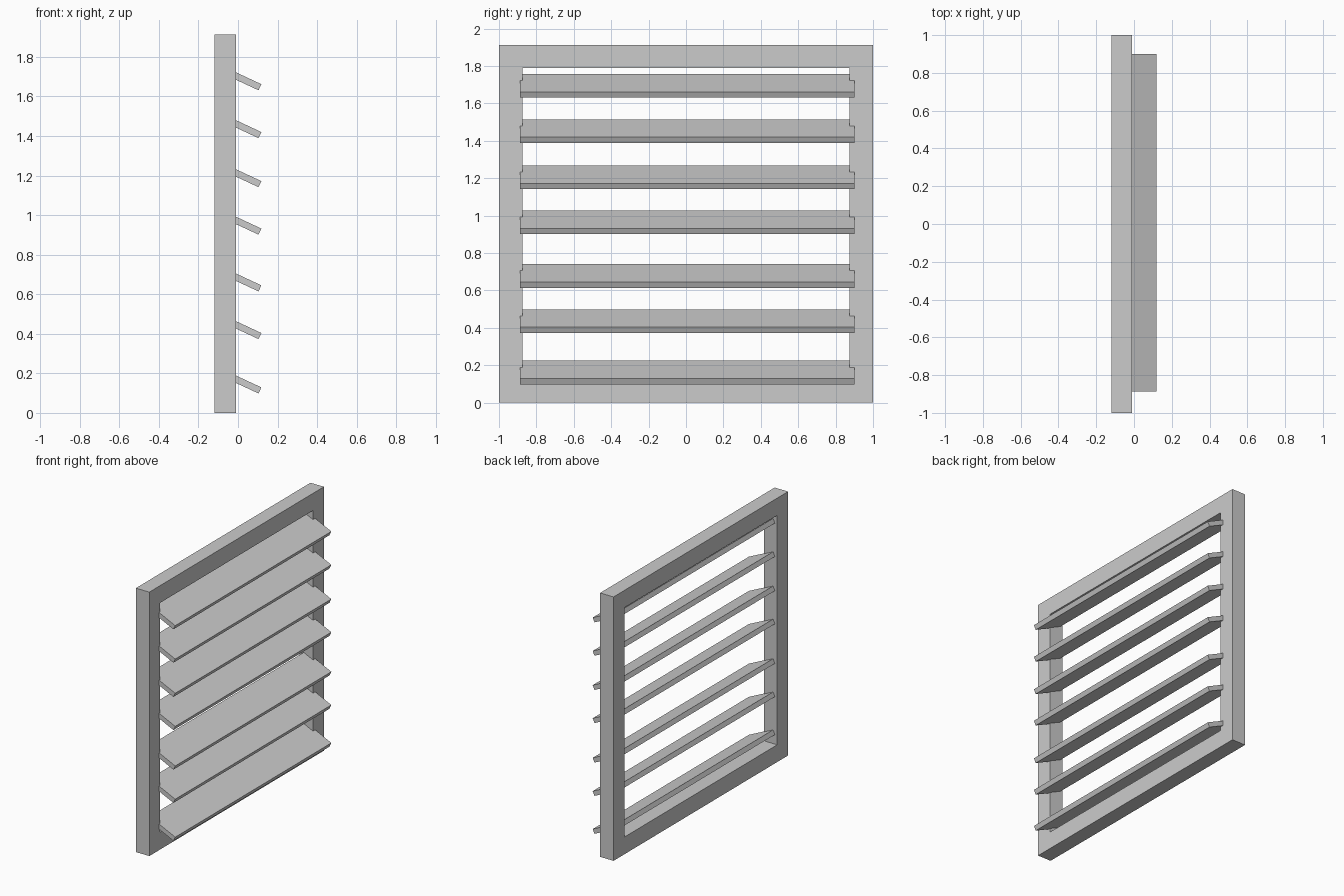
import bpy, bmesh
from math import radians

if "Cube" in bpy.data.objects:
    bpy.data.objects.remove(bpy.data.objects["Cube"])

W, H, BORDER = 1.0, 1.913, 0.125      # half width, height, rail width
X_BACK, X_FRONT = -0.119, -0.011      # frame depth range


def build_frame():
    """Rectangular ring, extruded along x into one seamless frame."""
    bm = bmesh.new()

    def loop(inset):
        y, lo, hi = W - inset, inset, H - inset
        return [bm.verts.new((X_BACK, a, b))
                for a, b in ((-y, lo), (y, lo), (y, hi), (-y, hi))]

    outer, inner = loop(0), loop(BORDER)
    faces = [bm.faces.new((outer[i], outer[(i + 1) % 4],
                           inner[(i + 1) % 4], inner[i])) for i in range(4)]
    ext = bmesh.ops.extrude_face_region(bm, geom=faces, use_keep_orig=True)
    verts = [g for g in ext["geom"] if isinstance(g, bmesh.types.BMVert)]
    bmesh.ops.translate(bm, verts=verts, vec=(X_FRONT - X_BACK, 0, 0))
    bmesh.ops.recalc_face_normals(bm, faces=bm.faces)
    mesh = bpy.data.meshes.new("frame")
    bm.to_mesh(mesh)
    bm.free()
    bpy.context.collection.objects.link(bpy.data.objects.new("frame", mesh))


def build_slat(index, z):
    """Thin board tilted downward to the outside, ends let into the stiles."""
    bpy.ops.mesh.primitive_cube_add(size=1, location=(0.009, 0.006, z),
                                    rotation=(0, radians(25), 0))
    slat = bpy.context.object
    slat.name = f"slat_{index}"
    slat.scale = (0.225, 1.788, 0.034)


build_frame()

# Louvre slats, bottom to top (spacing is uneven)
for i, z in enumerate((0.161, 0.436, 0.677, 0.964, 1.204, 1.452, 1.694), 1):
    build_slat(i, z)
